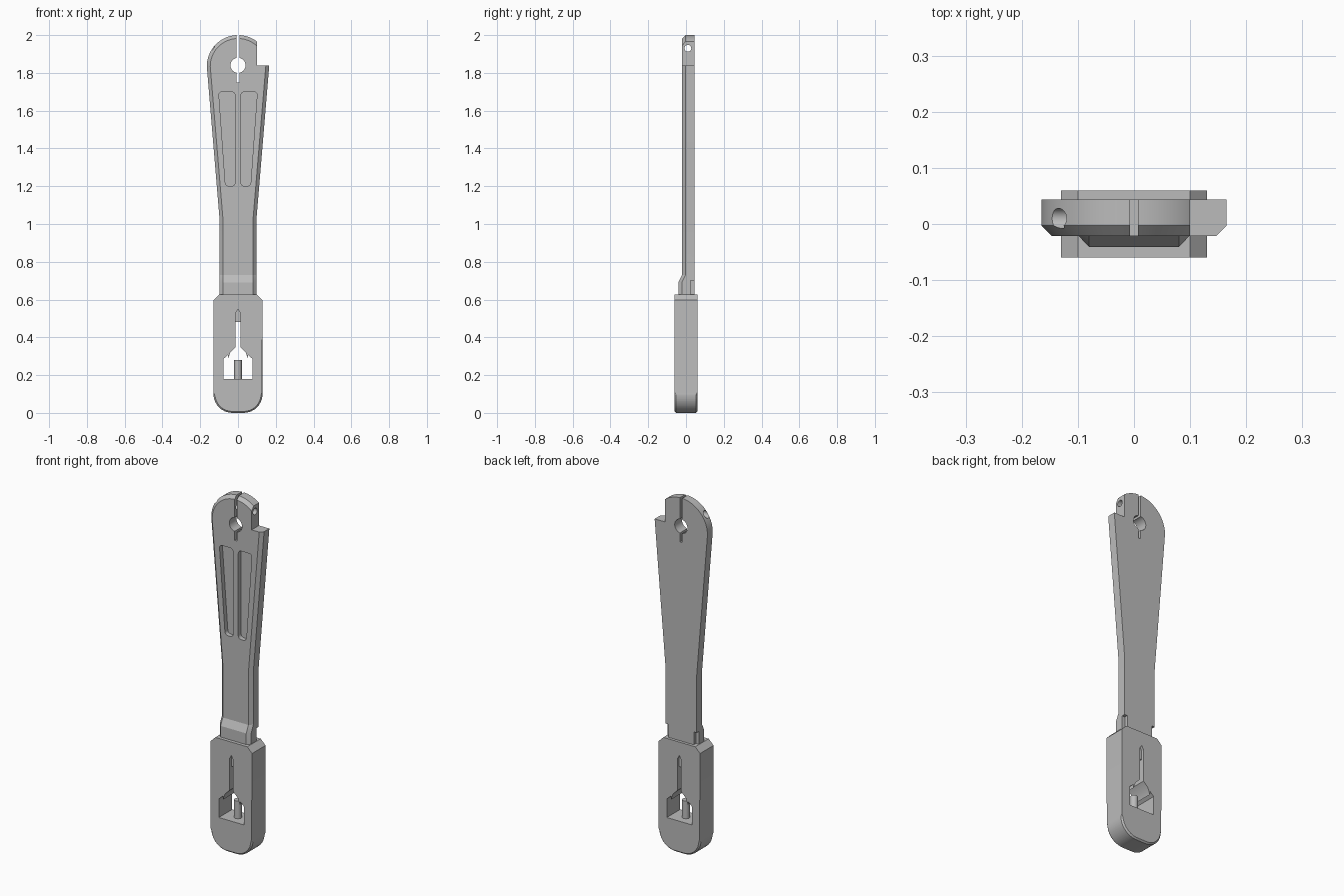
import bpy, bmesh, math
from mathutils import Vector

if "Cube" in bpy.data.objects:
    bpy.data.objects.remove(bpy.data.objects["Cube"])

grey = bpy.data.materials.new("plain grey")
grey.use_nodes = True
grey.diffuse_color = (0.5, 0.5, 0.5, 1)
grey.node_tree.nodes["Principled BSDF"].inputs["Base Color"].default_value = (0.5, 0.5, 0.5, 1)


def finish(name, bm):
    bmesh.ops.recalc_face_normals(bm, faces=bm.faces)
    mesh = bpy.data.meshes.new(name)
    bm.to_mesh(mesh)
    bm.free()
    mesh.materials.append(grey)
    obj = bpy.data.objects.new(name, mesh)
    bpy.context.collection.objects.link(obj)
    return obj


def prism(name, outline, y0, y1, corner=0, chamfer=0, rule=None):
    """Extrude an x-z outline along y; round its corners or chamfer chosen edges."""
    bm = bmesh.new()
    front = bm.faces.new([bm.verts.new((x, y0, z)) for x, z in outline])
    new = bmesh.ops.extrude_face_region(bm, geom=[front])["geom"]
    bmesh.ops.translate(bm, vec=(0, y1 - y0, 0),
                        verts=[v for v in new if isinstance(v, bmesh.types.BMVert)])
    if corner:
        edges = [e for e in bm.edges if abs(e.verts[0].co.y - e.verts[1].co.y) > 1e-4]
        bmesh.ops.bevel(bm, geom=edges, offset=corner, segments=4, profile=0.5, affect='EDGES')
    if chamfer:
        edges = [e for e in bm.edges if rule(e.verts[0].co) and rule(e.verts[1].co)]
        bmesh.ops.bevel(bm, geom=edges, offset=chamfer, segments=1, affect='EDGES')
    return finish(name, bm)


def box(name, x0, x1, y0, y1, z0, z1):
    return prism(name, [(x0, z0), (x1, z0), (x1, z1), (x0, z1)], y0, y1)


def rod(name, radius, length, centre, axis):
    bm = bmesh.new()
    bmesh.ops.create_cone(bm, cap_ends=True, segments=32, radius1=radius,
                          radius2=radius, depth=length)
    turn = Vector((0, 0, 1)).rotation_difference(Vector(axis)).to_matrix().to_4x4()
    bmesh.ops.transform(bm, matrix=turn, verts=bm.verts)
    bmesh.ops.translate(bm, vec=centre, verts=bm.verts)
    return finish(name, bm)


def hull(name, points):
    bm = bmesh.new()
    for p in points:
        bm.verts.new(p)
    bmesh.ops.convex_hull(bm, input=bm.verts)
    return finish(name, bm)


def cut(target, cutters, operation='DIFFERENCE'):
    for cutter in cutters:
        cutter.hide_render = True
        mod = target.modifiers.new("cut", 'BOOLEAN')
        mod.operation = operation
        mod.solver = 'EXACT'
        mod.object = cutter
        bpy.context.view_layer.objects.active = target
        bpy.ops.object.modifier_apply(modifier=mod.name)
        bpy.data.objects.remove(cutter)


def mirror(points):
    """Complete a right-hand chain of x-z points with its left-hand half."""
    return points + [(-x, z) for x, z in reversed(points) if x > 1e-5]


def arc(cx, cz, r, a0, a1, n):
    angles = [math.radians(a0 + (a1 - a0) * i / n) for i in range(n + 1)]
    return [(cx + r * math.cos(a), cz + r * math.sin(a)) for a in angles]


# Tapered arm with a round head and chamfered front edge
FRONT, BACK = -0.021, 0.044
NECK, HEAD, PIVOT = 0.098, 0.165, 1.835
arm_outline = mirror([(NECK, 0.48), (NECK, 1.03)] + arc(0, PIVOT, HEAD, 0, 90, 20))
arm = prism("arm", arm_outline, FRONT, BACK, chamfer=0.018,
            rule=lambda co: co.y < FRONT + 1e-4 and co.z > 0.4)

# Raised shoulder where the arm enters the handle
shoulder = []
for s in (-1, 1):
    for z in (0.48, 0.69):
        shoulder += [(s * NECK, 0.01, z), (s * NECK, -0.022, z), (s * 0.08, -0.041, z)]
    shoulder += [(s * NECK, 0.01, 0.73), (s * NECK, -0.003, 0.73), (s * 0.08, FRONT, 0.73)]
cut(arm, [hull("shoulder", shoulder)], 'UNION')

# Head notch, clamping slit, pivot hole and clamp screw hole
cut(arm, [
    box("notch_cutter", 0.1, 0.3, -0.1, 0.1, 1.838, 2.1),
    rod("pivot_cutter", 0.04, 0.3, (0, 0, 1.84), (0, 1, 0)),
    box("slit_cutter", -0.007, 0.007, -0.1, 0.1, 1.75, 2.1),
    rod("screw_cutter", 0.018, 0.6, (0, 0.01, 1.93), (1, 0, 0)),
])

# Pair of tapered pockets and the recesses at the rear corners
for s in (-1, 1):
    pocket = [(s * 0.016, 1.2), (s * 0.066, 1.2), (s * 0.102, 1.7), (s * 0.016, 1.7)]
    cut(arm, [
        prism("pocket_cutter", pocket, -0.1, 0.005, corner=0.018),
        box("recess_cutter", min(s * 0.08, s * 0.2), max(s * 0.08, s * 0.2),
            0.024, 0.1, 0.4, 0.7),
    ])

# Handle with rounded base and clipped upper corners
base = arc(0.03, 0.1, 0.1, -90, 0, 14)
handle_outline = mirror(base + [(0.13, 0.597), (0.1, 0.627)])
handle = prism("handle", handle_outline, -0.06, 0.06, chamfer=0.008,
               rule=lambda co: co.z < 0.101)

# Arrow-shaped window through the handle
window = mirror([(0.078, 0.18), (0.078, 0.285), (0.053, 0.307), (0.053, 0.287),
                 (0.04, 0.322), (0.012, 0.35), (0.012, 0.53), (0, 0.55)])
cut(handle, [prism("window_cutter", window, -0.2, 0.2)])

# Upright peg inside the window
peg = rod("peg", 0.02, 0.11, (0, 0, 0.225), (0, 0, 1))

for obj in (arm, handle, peg):
    bpy.ops.object.select_all(action='DESELECT')
    obj.select_set(True)
    bpy.context.view_layer.objects.active = obj
    bpy.ops.object.shade_smooth_by_angle(angle=math.radians(25))
